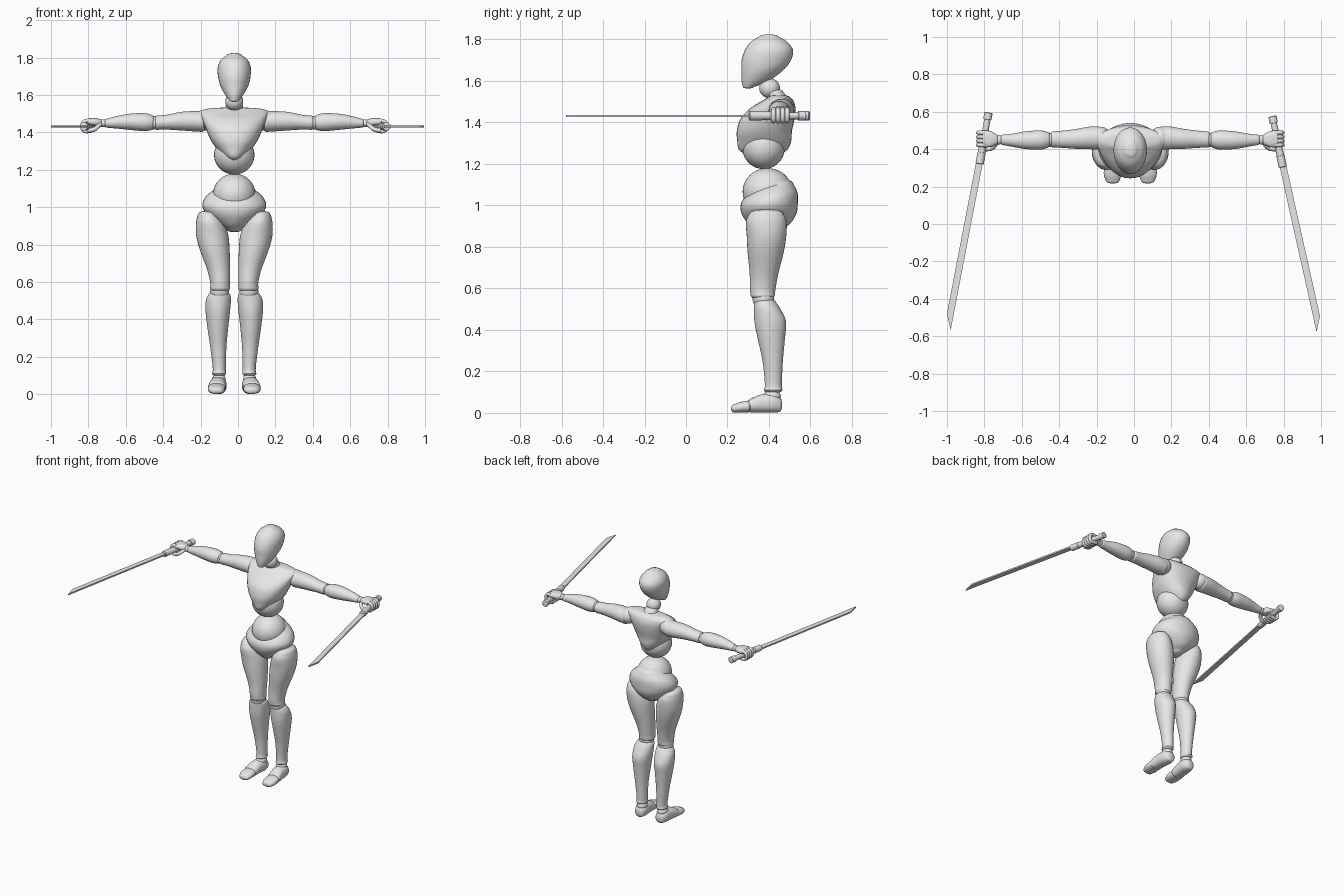
import bpy
import bmesh
import math
from mathutils import Matrix, Vector

if "Cube" in bpy.data.objects:
    bpy.data.objects.remove(bpy.data.objects["Cube"], do_unlink=True)

MIDDLE = -0.02  # x of the figure's symmetry plane
SIDES = {"left": 1, "right": -1}

grey = bpy.data.materials.new("light_grey")
grey.use_nodes = True
grey.diffuse_color = (0.8, 0.8, 0.8, 1)
grey.node_tree.nodes["Principled BSDF"].inputs["Base Color"].default_value = (0.8, 0.8, 0.8, 1)


def finish(obj):
    """Give an object the material and smooth shading with sharp edges kept."""
    obj.data.materials.clear()
    obj.data.materials.append(grey)
    bpy.ops.object.select_all(action="DESELECT")
    obj.select_set(True)
    bpy.context.view_layer.objects.active = obj
    if obj.type == "CURVE":
        bpy.ops.object.convert(target="MESH")
        obj = bpy.context.view_layer.objects.active
    bpy.ops.object.shade_smooth_by_angle(angle=math.radians(40))
    return obj


def from_bmesh(name, bm):
    bmesh.ops.recalc_face_normals(bm, faces=bm.faces)
    mesh = bpy.data.meshes.new(name)
    bm.to_mesh(mesh)
    bm.free()
    obj = bpy.data.objects.new(name, mesh)
    bpy.context.collection.objects.link(obj)
    return finish(obj)


def smooth_rings(rings, steps=5):
    """Pass a Catmull-Rom spline through the cross-sections."""
    result = []
    last = len(rings) - 1
    for i in range(last):
        a, b, c, d = (rings[max(0, min(last, i + k))] for k in (-1, 0, 1, 2))
        for step in range(steps):
            t = step / steps
            result.append([q + t / 2 * (r - p + t * (2 * p - 5 * q + 4 * r - s + t * (3 * (q - r) + s - p)))
                           for p, q, r, s in zip(a, b, c, d)])
    return result + [list(rings[-1])]


def dome(ring, direction, bulge):
    """Shrinking rings that round off one end of a loft."""
    t, u, v, ru, rv = ring
    height = direction * bulge * min(ru, rv)
    angles = [math.radians(a) for a in (25, 50, 70, 85)]
    return [[t + height * math.sin(a), u, v, ru * math.cos(a), rv * math.cos(a)] for a in angles]


def loft(name, rings, axis="Z", side=1, bulge=0.4, power=2.0, origin=MIDDLE, segments=32):
    """Loft rings of (position along axis, two centre values, two radii)."""
    direction = 1 if rings[-1][0] > rings[0][0] else -1
    dense = smooth_rings(rings)
    dense = dome(rings[0], -direction, bulge)[::-1] + dense + dome(rings[-1], direction, bulge)
    bm = bmesh.new()
    loops = []
    for t, u, v, ru, rv in dense:
        loop = []
        for k in range(segments):
            angle = math.tau * k / segments
            c, s = math.cos(angle), math.sin(angle)
            p = u + ru * math.copysign(abs(c) ** (2 / power), c)
            q = v + rv * math.copysign(abs(s) ** (2 / power), s)
            x, y, z = {"Z": (p, q, t), "X": (t, p, q), "Y": (p, t, q)}[axis]
            loop.append(bm.verts.new((origin + side * x, y, z)))
        loops.append(loop)
    for low, high in zip(loops, loops[1:]):
        for k in range(segments):
            n = (k + 1) % segments
            bm.faces.new((low[k], low[n], high[n], high[k]))
    bm.faces.new(loops[0])
    bm.faces.new(loops[-1])
    return from_bmesh(name, bm)


def ball(name, centre, radii, side=1):
    """A joint ball or ellipsoid."""
    bm = bmesh.new()
    x, y, z = centre
    place = Matrix.Translation((MIDDLE + side * x, y, z)) @ Matrix.Diagonal((*radii, 1))
    bmesh.ops.create_uvsphere(bm, u_segments=32, v_segments=20, radius=1, matrix=place)
    return from_bmesh(name, bm)


def digit(name, points, thickness, side):
    """A bent finger swept along a smooth path."""
    curve = bpy.data.curves.new(name, "CURVE")
    curve.dimensions = "3D"
    curve.bevel_depth = thickness
    curve.bevel_resolution = 3
    curve.use_fill_caps = True
    spline = curve.splines.new("NURBS")
    spline.points.add(len(points) - 1)
    for point, (x, y, z) in zip(spline.points, points):
        point.co = (MIDDLE + side * x, y, z, 1)
    spline.order_u = 3
    spline.use_endpoint_u = True
    obj = bpy.data.objects.new(name, curve)
    bpy.context.collection.objects.link(obj)
    finish(obj)


def sword(label, side, pommel, tip):
    """A straight sword with a slanted point, laid from pommel to tip."""
    reach = Vector(tip) - Vector(pommel)
    length = reach.length
    turn = Matrix.Rotation(math.atan2(reach.x, -reach.y), 4, "Z")
    place = Matrix.Translation((*pommel, 1.432)) @ turn
    pieces = {"pommel": (0, 0.035, 0.022), "grip": (0.03, 0.15, 0.017),
              "collar": (0.12, 0.215, 0.02), "sleeve": (0.215, 0.275, 0.022)}
    for piece, (start, end, radius) in pieces.items():
        rings = [(-start, 0, 0, radius, radius), (-end, 0, 0, radius, radius)]
        loft(label + "_sword_" + piece, rings, "Y", bulge=0.1, origin=0, segments=16).matrix_world = place
    bm = bmesh.new()
    outline = [(-0.016, -0.26), (0.02, -0.26), (0.035, 0.08 - length), (0, -length)]
    face = bm.faces.new([bm.verts.new((side * x, y, -0.005)) for x, y in outline])
    extruded = bmesh.ops.extrude_face_region(bm, geom=[face])["geom"]
    top = [v for v in extruded if isinstance(v, bmesh.types.BMVert)]
    bmesh.ops.translate(bm, verts=top, vec=(0, 0, 0.01))
    from_bmesh(label + "_sword_blade", bm).matrix_world = place


# Head and neck
loft("head", [(1.57, 0, .3, .025, .025), (1.6, 0, .333, .048, .065), (1.65, 0, .367, .075, .1),
              (1.7, 0, .387, .087, .119), (1.75, 0, .4, .088, .115), (1.79, 0, .4, .07, .086),
              (1.815, 0, .4, .038, .045)], bulge=0.25)
ball("neck_ball", (0, .403, 1.565), (.048, .05, .048))
loft("neck", [(1.5, 0, .455, .055, .055), (1.545, 0, .425, .045, .045)])

# Torso
loft("chest", [(1.25, 0, .37, .03, .09), (1.27, 0, .372, .055, .118), (1.31, 0, .377, .092, .13),
               (1.36, 0, .378, .126, .133), (1.42, 0, .394, .152, .13), (1.47, 0, .42, .172, .108),
               (1.505, 0, .443, .182, .075), (1.52, 0, .448, .168, .055)], bulge=0.25, power=2.2)
ball("abdomen_ball", (0, .374, 1.28), (.108, .103, .105))
ball("belly_ball", (0, .393, 1.067), (.114, .12, .113))
loft("pelvis", [(1.1, 0, .435, .1, .085), (1.06, 0, .42, .15, .118), (1.01, 0, .402, .171, .137),
                (.96, 0, .4, .145, .132), (.91, 0, .4, .085, .1), (.885, 0, .395, .045, .065)])

for label, side in SIDES.items():
    # Arm
    ball(label + "_shoulder_ball", (.16, .46, 1.465), (.058, .06, .055), side)
    loft(label + "_upper_arm", [(.17, .46, 1.458, .062, .055), (.22, .46, 1.46, .06, .054),
                                (.29, .455, 1.46, .053, .049), (.36, .453, 1.455, .046, .04),
                                (.415, .452, 1.452, .043, .038)], "X", side)
    ball(label + "_elbow_ball", (.432, .45, 1.452), (.036, .038, .036), side)
    loft(label + "_forearm", [(.44, .45, 1.453, .042, .04), (.48, .449, 1.455, .051, .048),
                              (.56, .448, 1.457, .047, .043), (.63, .448, 1.454, .035, .033),
                              (.685, .45, 1.449, .027, .023)], "X", side)
    # Hand closed around the grip
    ball(label + "_wrist_ball", (.7, .45, 1.449), (.024, .025, .021), side)
    loft(label + "_palm", [(.715, .452, 1.45, .027, .021), (.745, .454, 1.456, .042, .021),
                           (.785, .455, 1.457, .045, .018)], "X", side, power=2.6)
    for number, finger in enumerate(("index", "middle", "ring", "little")):
        y = .422 + .022 * number
        path = [(.775, 1.463), (.805, 1.463), (.815, 1.435), (.807, 1.408), (.78, 1.405), (.755, 1.413)]
        digit(f"{label}_{finger}_finger", [(x, y, z) for x, z in path], .0115, side)
    digit(label + "_thumb", [(.715, .435, 1.445), (.73, .41, 1.43), (.75, .4, 1.413), (.785, .4, 1.41)], .012, side)

    # Leg
    loft(label + "_thigh", [(.96, .14, .388, .055, .082), (.92, .13, .387, .074, .098),
                            (.85, .118, .388, .086, .095), (.775, .105, .384, .08, .087),
                            (.67, .084, .376, .062, .069), (.6, .076, .37, .053, .062),
                            (.565, .076, .37, .054, .058)], side=side)
    ball(label + "_knee_ball", (.078, .373, .55), (.051, .052, .05), side)
    loft(label + "_shin", [(.53, .08, .382, .06, .054), (.5, .085, .392, .067, .064),
                           (.44, .088, .406, .065, .076), (.36, .088, .411, .056, .066),
                           (.25, .085, .418, .043, .049), (.14, .08, .421, .035, .041),
                           (.11, .081, .42, .038, .045)], side=side)
    # Foot
    ball(label + "_ankle_ball", (.082, .415, .08), (.036, .042, .032), side)
    loft(label + "_foot", [(.45, .083, .04, .034, .036), (.42, .085, .047, .044, .046),
                           (.36, .09, .045, .045, .043), (.31, .094, .035, .047, .033)],
         "Y", side, power=2.3)
    loft(label + "_toes", [(.3, .095, .031, .046, .028), (.26, .095, .027, .046, .025),
                           (.23, .094, .021, .036, .019)], "Y", side, bulge=0.7, power=2.3)

# Swords
sword("left", 1, (.74, .575), (.976, -.578))
sword("right", -1, (-.778, .594), (-.98, -.567))
